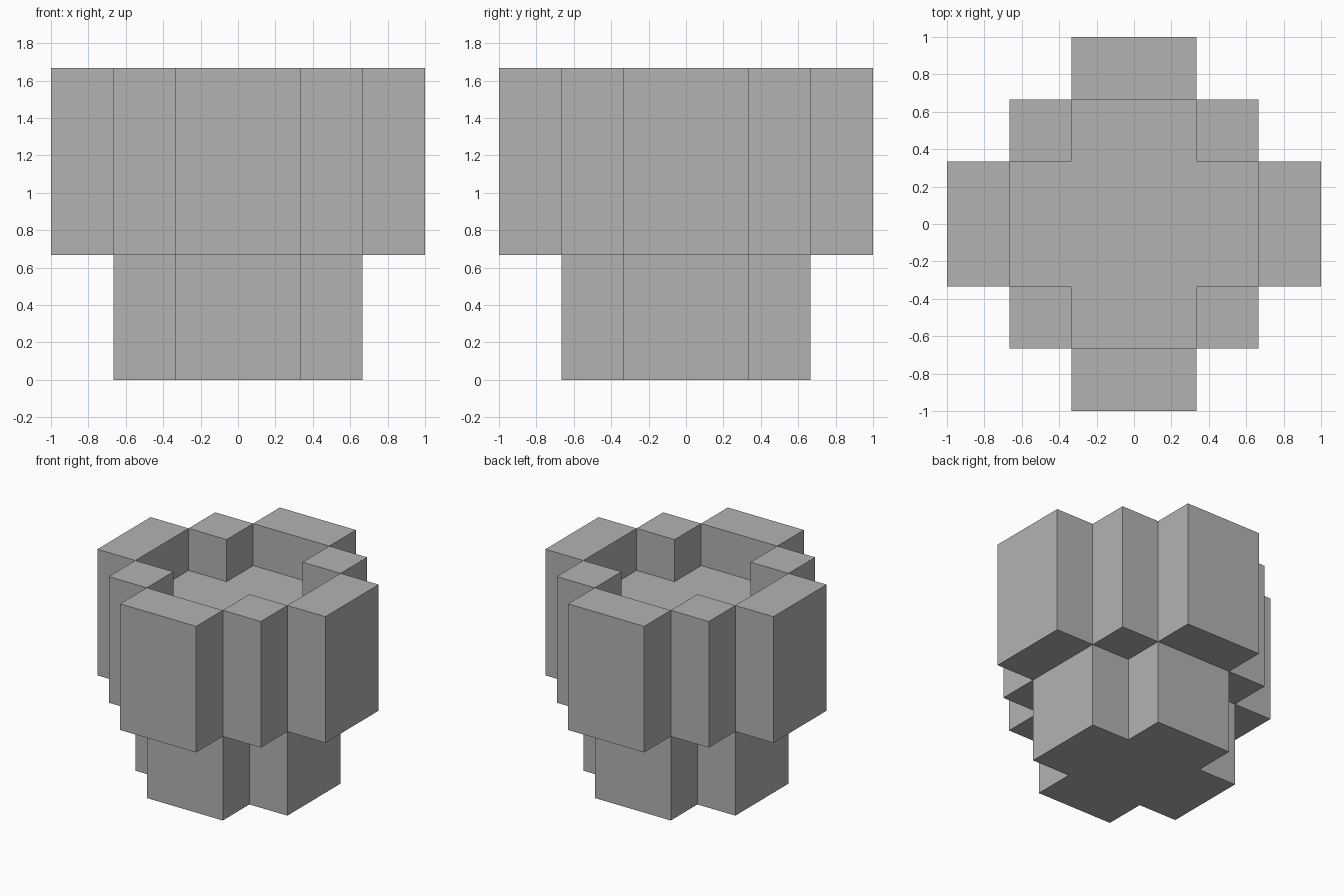
import bpy, bmesh
from mathutils import Vector

cube = bpy.data.objects.get("Cube")
if cube:
    bpy.data.objects.remove(cube, do_unlink=True)

UNIT = 1 / 3      # side of one building block
FOOT_TOP = 2      # heights in blocks
FLOOR = 4
RIM = 5

grey = bpy.data.materials.new("plain grey")
grey.use_nodes = True
grey.diffuse_color = (0.45, 0.45, 0.45, 1)
grey.node_tree.nodes["Principled BSDF"].inputs["Base Color"].default_value = grey.diffuse_color


def solid(c):
    """Tell whether the block centred at c belongs to the vessel."""
    low, high = sorted((abs(c.x), abs(c.y)))
    cross = high < 2 and low < 1
    stepped = high < 2 or (high < 3 and low < 1)
    if c.z < 0 or c.z > RIM:
        return False
    if c.z < FOOT_TOP:
        return cross
    if c.z < FLOOR:
        return stepped
    return stepped and not cross


def build(name, bottom, top):
    """Make the outer skin of all blocks between two heights."""
    bm = bmesh.new()
    directions = [Vector([s if a == n else 0 for a in range(3)])
                  for n in range(3) for s in (-1, 1)]
    for i in range(-3, 3):
        for j in range(-3, 3):
            for k in range(bottom, top):
                c = Vector((i, j, k)) + Vector((0.5, 0.5, 0.5))
                if not solid(c):
                    continue
                for d in directions:
                    if solid(c + d):
                        continue
                    u = Vector((d.y, d.z, d.x))
                    v = d.cross(u)
                    corners = (-u - v, u - v, u + v, v - u)
                    bm.faces.new([bm.verts.new((c + (d + q) / 2) * UNIT)
                                  for q in corners])
    # Join the blocks into clean flat faces
    bmesh.ops.remove_doubles(bm, verts=bm.verts[:], dist=0.001)
    bmesh.ops.dissolve_limit(bm, angle_limit=0.01,
                             verts=bm.verts[:], edges=bm.edges[:])
    mesh = bpy.data.meshes.new(name)
    bm.to_mesh(mesh)
    bm.free()
    mesh.materials.append(grey)
    obj = bpy.data.objects.new(name, mesh)
    bpy.context.collection.objects.link(obj)
    return obj


# Cross-shaped foot, and the stepped bowl with its cross-shaped hollow
build("foot", 0, FOOT_TOP)
build("bowl", FOOT_TOP, RIM)
